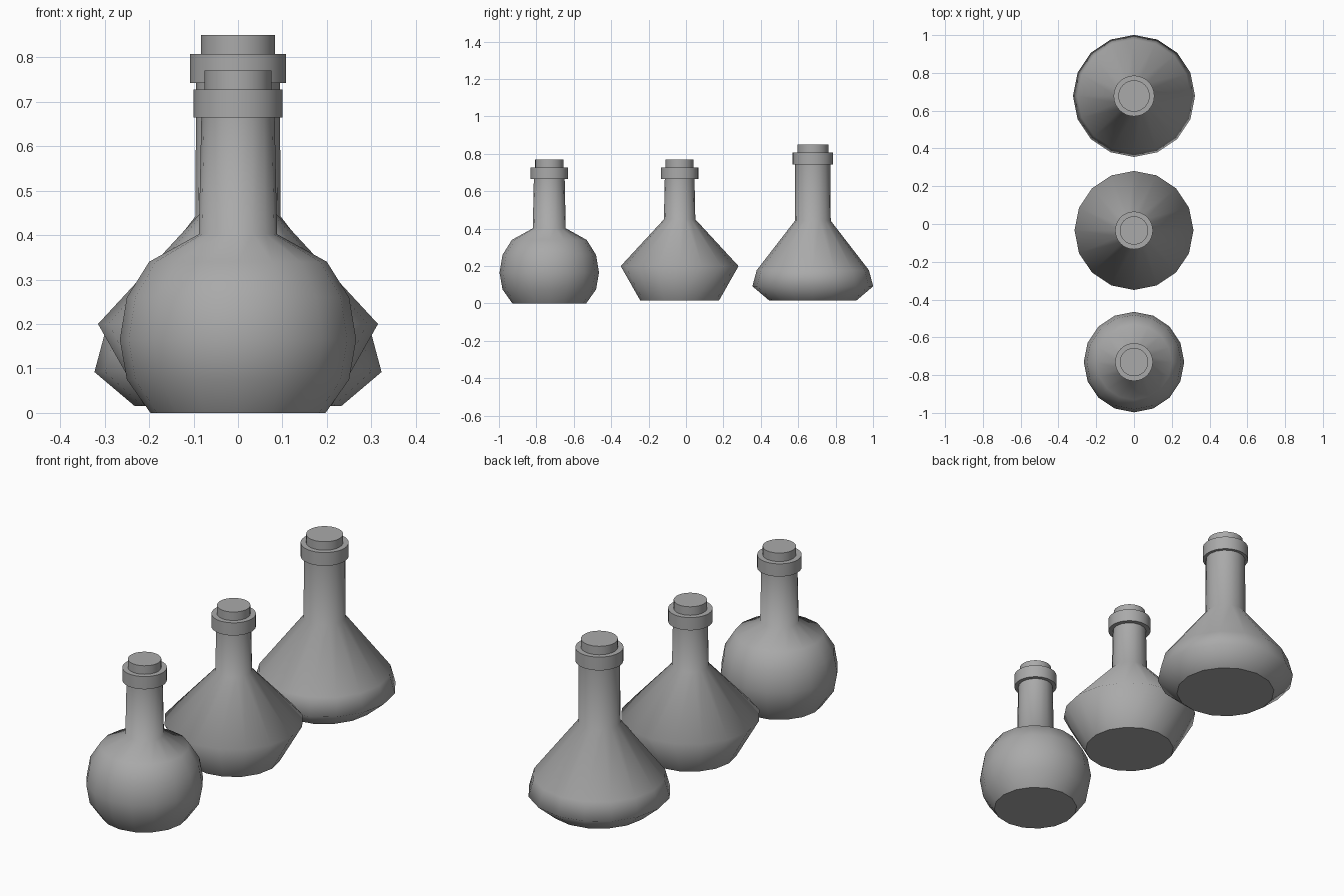
import bpy
import bmesh
from math import cos, sin, tau

if "Cube" in bpy.data.objects:
    bpy.data.objects.remove(bpy.data.objects["Cube"], do_unlink=True)

grey = bpy.data.materials.new("plain_grey")
grey.use_nodes = True
color = (0.4, 0.4, 0.4, 1)
grey.diffuse_color = color
grey.node_tree.nodes["Principled BSDF"].inputs["Base Color"].default_value = color


def lathe(name, profile, y, sides):
    """Spin (radius, height) points around z, with flat caps at both ends."""
    bm = bmesh.new()
    rings = [[bm.verts.new((r * cos(tau * i / sides), r * sin(tau * i / sides), z))
              for i in range(sides)] for r, z in profile]
    for low, high in zip(rings, rings[1:]):
        for i in range(sides):
            j = (i + 1) % sides
            bm.faces.new((low[i], low[j], high[j], high[i])).smooth = True
    # Flat caps with crisp rims
    for cap in (rings[0][::-1], rings[-1]):
        face = bm.faces.new(cap)
        for edge in face.edges:
            edge.smooth = False
    mesh = bpy.data.meshes.new(name)
    bm.to_mesh(mesh)
    bm.free()
    mesh.materials.append(grey)
    obj = bpy.data.objects.new(name, mesh)
    obj.location.y = y
    bpy.context.collection.objects.link(obj)


def flask(name, y, body, collar_radius, collar_z, stopper_radius, top):
    low, high = collar_z
    lathe(name + "_body", body, y, 16)
    lathe(name + "_collar", [(collar_radius, low), (collar_radius, high)], y, 32)
    lathe(name + "_stopper", [(stopper_radius, high - 0.03), (stopper_radius, top)], y, 32)


# Round-bellied flask
flask("round_flask", -0.731,
      [(0.197, 0), (0.25, 0.075), (0.266, 0.165), (0.25, 0.26),
       (0.2, 0.34), (0.088, 0.402), (0.082, 0.69)],
      0.1, (0.665, 0.728), 0.075, 0.77)

# Wide-shouldered flask
flask("angular_flask", -0.034,
      [(0.21, 0.015), (0.315, 0.2), (0.084, 0.45), (0.079, 0.69)],
      0.1, (0.665, 0.728), 0.075, 0.77)

# Conical flask
flask("conical_flask", 0.678,
      [(0.232, 0.015), (0.323, 0.092), (0.3, 0.178), (0.096, 0.442), (0.094, 0.76)],
      0.108, (0.742, 0.808), 0.083, 0.85)
